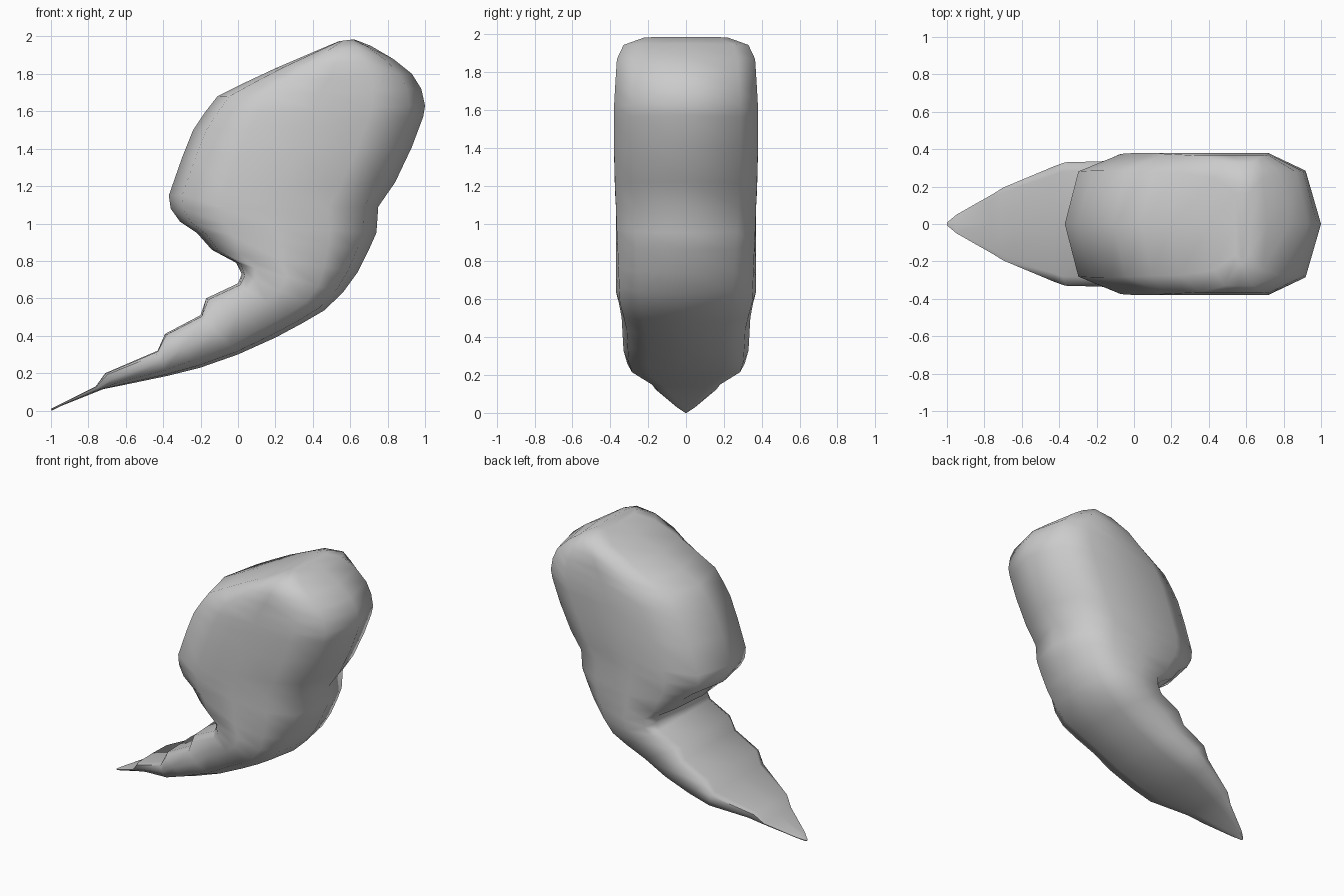
import bpy, bmesh, math

# Each section: inner edge x,z - outer edge x,z - half width in y
SECTIONS = [
    (-1.0, .01, -.995, .0, .008), (-.95, .035, -.94, .027, .05),
    (-.76, .13, -.72, .115, .16), (-.71, .20, -.62, .135, .195),
    (-.43, .32, -.38, .185, .31), (-.39, .41, -.20, .23, .33),
    (-.20, .51, .0, .30, .335), (-.17, .60, .20, .39, .34),
    (.0, .68, .34, .465, .355), (.02, .73, .46, .535, .37),
    (-.01, .79, .56, .63, .37), (-.14, .86, .64, .74, .37),
    (-.22, .95, .70, .86, .37), (-.31, 1.01, .74, .95, .37),
    (-.36, 1.08, .75, 1.09, .37), (-.37, 1.15, .84, 1.22, .375),
    (-.30, 1.35, .93, 1.41, .38), (-.24, 1.50, .99, 1.57, .38),
    (-.18, 1.59, 1.0, 1.63, .38), (-.11, 1.68, .98, 1.72, .375),
    (.04, 1.755, .93, 1.80, .37), (.20, 1.83, .83, 1.88, .365),
    (.41, 1.92, .71, 1.95, .33), (.54, 1.975, .62, 1.985, .22),
]
# Half cross-sections: fraction from inner to outer edge, fraction of half width
TAIL = [(0, 0), (.03, .85), (.12, 1), (.45, 1), (.78, .92), (.94, .6), (1, 0)]
HEAD = [(0, 0), (.06, .75), (.25, 1), (.5, 1), (.76, 1), (.93, .75), (1, 0)]


def ring(bm, section, blend):
    xi, zi, xo, zo, w = section
    half = [(a[0] + (b[0] - a[0]) * blend, a[1] + (b[1] - a[1]) * blend)
            for a, b in zip(TAIL, HEAD)]
    loop = half + [(t, -s) for t, s in half[-2:0:-1]]
    return [bm.verts.new((xi + (xo - xi) * t, w * s, zi + (zo - zi) * t))
            for t, s in loop]


# Curled body: lofted from the pointed tail to the bulging head
bm = bmesh.new()
rings = [ring(bm, s, min(1, max(0, (i - 7) / 7))) for i, s in enumerate(SECTIONS)]
for a, b in zip(rings, rings[1:]):
    n = len(a)
    for j in range(n):
        k = (j + 1) % n
        bm.faces.new((a[j], a[k], b[k], b[j]))
bm.faces.new(rings[0])
bm.faces.new(rings[-1])
bmesh.ops.recalc_face_normals(bm, faces=bm.faces)
mesh = bpy.data.meshes.new("curled_body")
bm.to_mesh(mesh)
bm.free()
body = bpy.data.objects.new("curled_body", mesh)
bpy.context.collection.objects.link(body)
bpy.context.view_layer.objects.active = body
body.select_set(True)
bpy.ops.object.shade_smooth_by_angle(angle=math.radians(75))
